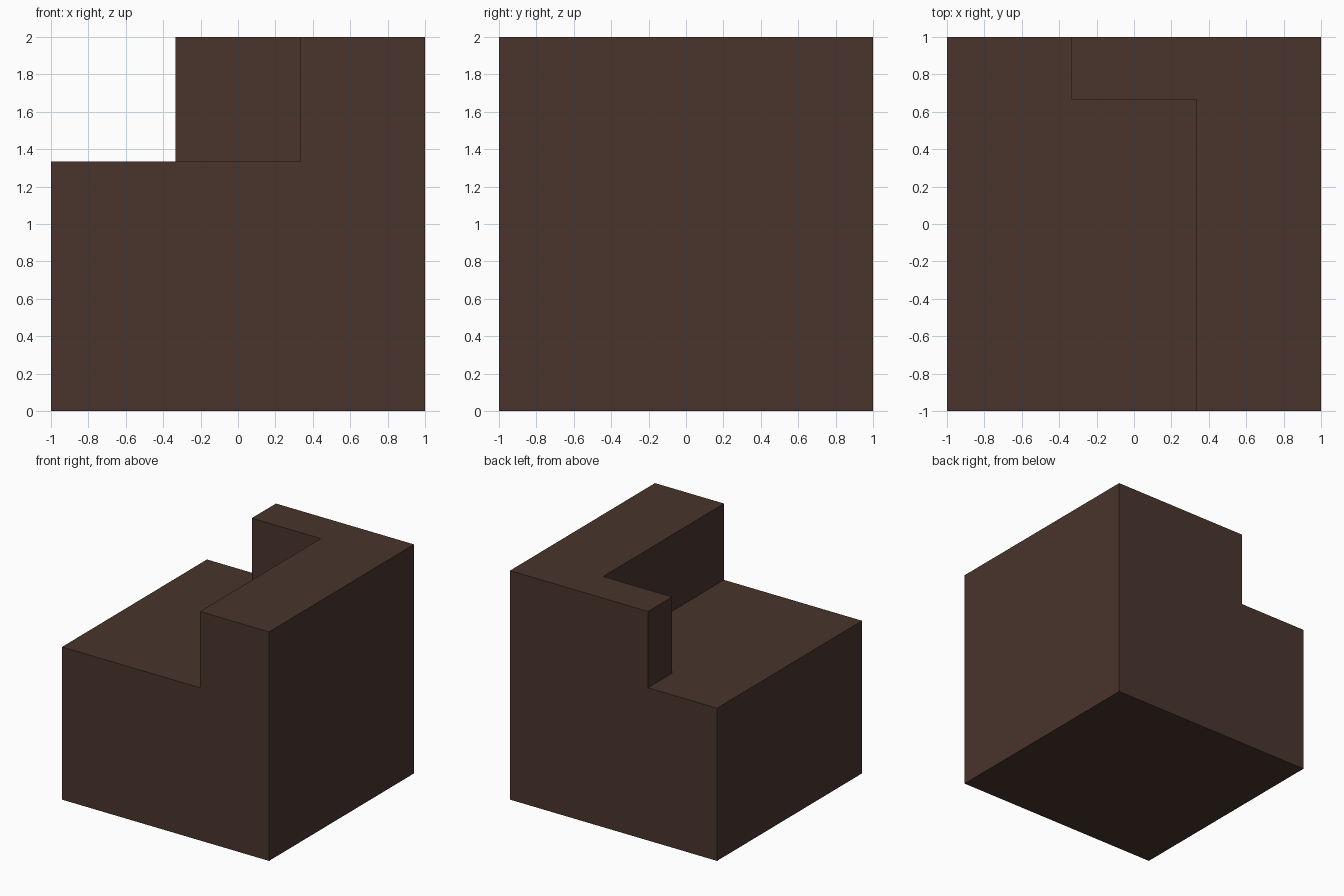
import bpy
import bmesh
from mathutils import Vector

cube = bpy.data.objects.get("Cube")
if cube:
    bpy.data.objects.remove(cube, do_unlink=True)

SIZE = 2.0
HALF = SIZE / 2
T = SIZE / 6          # offset of the notch walls from the centre
LEDGE = SIZE * 2 / 3  # height of the lower step

brown = bpy.data.materials.new("dark_brown")
brown.use_nodes = True
color = (0.067, 0.035, 0.026, 1.0)
brown.diffuse_color = color
bsdf = next(n for n in brown.node_tree.nodes if n.type == "BSDF_PRINCIPLED")
bsdf.inputs["Base Color"].default_value = color


def prism(name, outline, bottom, top):
    """Extrude a flat outline between two heights."""
    bm = bmesh.new()
    face = bm.faces.new([bm.verts.new((x, y, bottom)) for x, y in outline])
    result = bmesh.ops.extrude_face_region(bm, geom=[face])
    raised = [g for g in result["geom"] if isinstance(g, bmesh.types.BMVert)]
    bmesh.ops.translate(bm, verts=raised, vec=Vector((0, 0, top - bottom)))
    bmesh.ops.recalc_face_normals(bm, faces=bm.faces)
    mesh = bpy.data.meshes.new(name)
    bm.to_mesh(mesh)
    bm.free()
    mesh.materials.append(brown)
    obj = bpy.data.objects.new(name, mesh)
    bpy.context.collection.objects.link(obj)
    return obj


# Full block
square = [(-HALF, -HALF), (HALF, -HALF), (HALF, HALF), (-HALF, HALF)]
block = prism("stepped_block", square, 0, SIZE)

# L-shaped notch, oversized on its open sides
far = HALF + 0.5
notch = [(-far, -far), (T, -far), (T, 2 * T), (-T, 2 * T), (-T, far), (-far, far)]
cutter = prism("notch_cutter", notch, LEDGE, SIZE + 0.5)
cutter.hide_render = True
cutter.hide_viewport = True

cut = block.modifiers.new("corner_notch", "BOOLEAN")
cut.operation = "DIFFERENCE"
cut.solver = "EXACT"
cut.object = cutter
